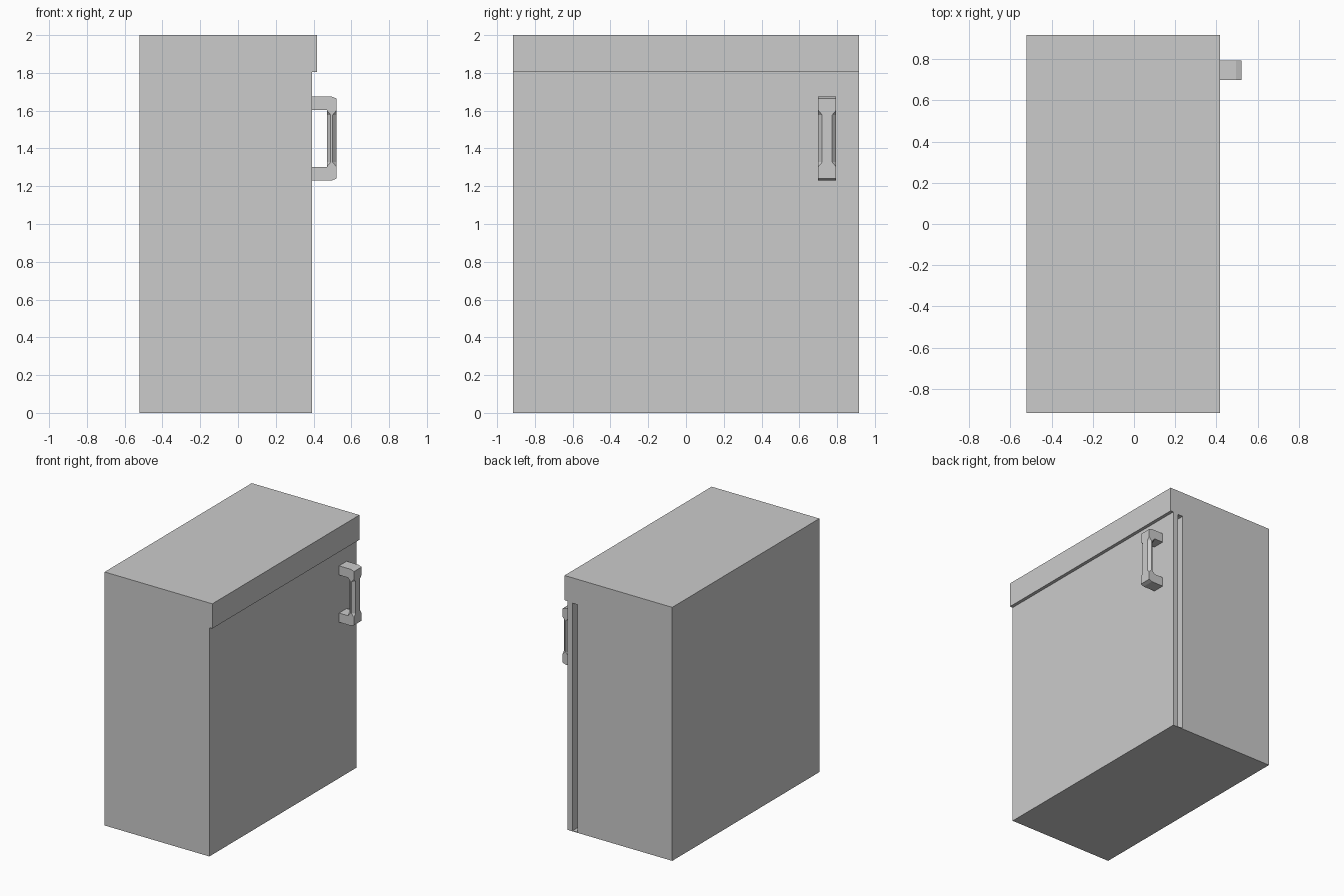
import bpy, bmesh

if "Cube" in bpy.data.objects:
    bpy.data.objects.remove(bpy.data.objects["Cube"])


def make_object(name, bm):
    bmesh.ops.remove_doubles(bm, verts=bm.verts, dist=1e-5)
    bmesh.ops.recalc_face_normals(bm, faces=bm.faces)
    mesh = bpy.data.meshes.new(name)
    bm.to_mesh(mesh)
    bm.free()
    obj = bpy.data.objects.new(name, mesh)
    bpy.context.collection.objects.link(obj)
    return obj


def loft(bm, rings):
    """Skin a list of closed rings and cap both ends."""
    vs = [[bm.verts.new(p) for p in ring] for ring in rings]
    n = len(vs[0])
    for a, b in zip(vs, vs[1:]):
        for i in range(n):
            j = (i + 1) % n
            bm.faces.new((a[i], a[j], b[j], b[i]))
    bm.faces.new(vs[0])
    bm.faces.new(vs[-1])


def box(bm, x0, x1, y0, y1, z0, z1):
    loft(bm, [[(x0, y0, z), (x1, y0, z), (x1, y1, z), (x0, y1, z)] for z in (z0, z1)])


BACK, DOOR, LIP, HALF_Y = -0.522, 0.392, 0.418, 0.917

# Cabinet: side profile with overhanging top, extruded along y
profile = [(BACK, 0), (DOOR, 0), (DOOR, 1.805), (LIP, 1.805), (LIP, 2), (BACK, 2)]
bm = bmesh.new()
loft(bm, [[(x, y, z) for x, z in profile] for y in (-HALF_Y, HALF_Y)])
cabinet = make_object("cabinet", bm)

# Door gap: slot cut into the +y side
bm = bmesh.new()
box(bm, 0.303, 0.347, 0.77, 1.0, 0.006, 1.8)
cutter = make_object("door_gap_cutter", bm)
cutter.hide_render = True
cutter.display_type = 'WIRE'
cut = cabinet.modifiers.new("door_gap", 'BOOLEAN')
cut.operation = 'DIFFERENCE'
cut.solver = 'EXACT'
cut.object = cutter

# Handle: square ends blending into an octagonal grip
Y0, Y1, ZMID = 0.70, 0.795, 1.4525


def section(z, front, c):
    x0, x1 = 0.47, front
    return [(x0 + c, Y0, z), (x1 - c, Y0, z), (x1, Y0 + c, z), (x1, Y1 - c, z),
            (x1 - c, Y1, z), (x0 + c, Y1, z), (x0, Y1 - c, z), (x0, Y0 + c, z)]


half = [(0.2225, 0.495, 0), (0.212, 0.522, 0), (0.15, 0.522, 0), (0.125, 0.522, 0.021)]
steps = [(-d, f, c) for d, f, c in half] + half[::-1]
bm = bmesh.new()
loft(bm, [section(ZMID + d, f, c) for d, f, c in steps])
make_object("handle_grip", bm)

# Handle arms joining the grip to the door
for name, side in (("handle_arm_lower", -1), ("handle_arm_upper", 1)):
    bm = bmesh.new()
    za, zb = sorted((ZMID + side * 0.15, ZMID + side * 0.2225))
    box(bm, 0.39, 0.47, Y0, Y1, za, zb)
    make_object(name, bm)
